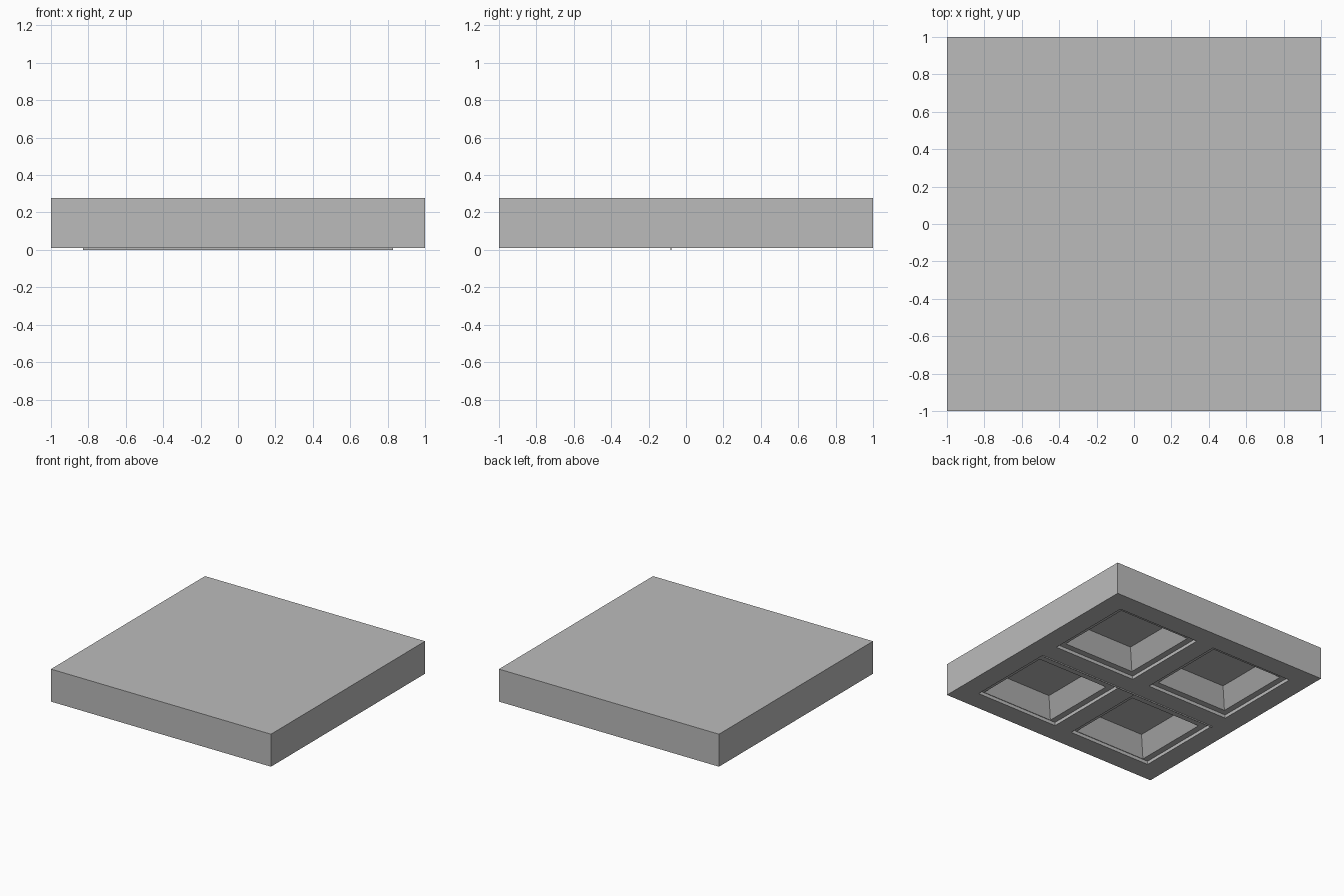
import bpy, bmesh

cube = bpy.data.objects.get("Cube")
if cube:
    bpy.data.objects.remove(cube, do_unlink=True)

# Main heights and plan lines
BOTTOM, LEDGE, CEILING, TOP = 0.01, 0.037, 0.18, 0.277
LINES = [-1, -0.83, -0.08, 0.08, 0.83, 1]
LEDGE_WIDTH, TAPER, FRONT_SHIFT = 0.05, 0.085, 0.045

concrete = bpy.data.materials.new("concrete_grey")
concrete.use_nodes = True
color = (0.5, 0.5, 0.5, 1)
concrete.diffuse_color = color
concrete.node_tree.nodes["Principled BSDF"].inputs["Base Color"].default_value = color


def finish(bm, name):
    bmesh.ops.recalc_face_normals(bm, faces=bm.faces[:])
    mesh = bpy.data.meshes.new(name)
    bm.to_mesh(mesh)
    bm.free()
    mesh.materials.append(concrete)
    obj = bpy.data.objects.new(name, mesh)
    bpy.context.collection.objects.link(obj)
    return obj


def rectangle(bm, x0, x1, y0, y1, z):
    return [bm.verts.new((x, y, z)) for x, y in ((x0, y0), (x1, y0), (x1, y1), (x0, y1))]


def bridge(bm, a, b):
    for i in range(4):
        j = (i + 1) % 4
        bm.faces.new((a[i], a[j], b[j], b[i]))


# Coffered slab: rib grid on the underside with four openings
bm = bmesh.new()
grid = [[bm.verts.new((x, y, BOTTOM)) for y in LINES] for x in LINES]
for i in range(5):
    for j in range(5):
        corners = [grid[i][j], grid[i + 1][j], grid[i + 1][j + 1], grid[i][j + 1]]
        if i not in (1, 3) or j not in (1, 3):
            bm.faces.new(corners)
            continue
        # Stepped opening, ledge and tapered pan
        x0, x1, y0, y1 = LINES[i], LINES[i + 1], LINES[j], LINES[j + 1]
        step = rectangle(bm, x0, x1, y0, y1, LEDGE)
        shift = FRONT_SHIFT if j == 1 else 0
        x0, x1 = x0 + LEDGE_WIDTH, x1 - LEDGE_WIDTH
        y0, y1 = y0 + LEDGE_WIDTH - shift, y1 - LEDGE_WIDTH - shift
        pan = rectangle(bm, x0, x1, y0, y1, LEDGE)
        roof = rectangle(bm, x0 + TAPER, x1 - TAPER, y0 + TAPER, y1 - TAPER, CEILING)
        bridge(bm, corners, step)
        bridge(bm, step, pan)
        bridge(bm, pan, roof)
        bm.faces.new(roof)

# Outer sides and flat top
rim = [e for e in bm.edges if e.is_boundary]
sides = bmesh.ops.extrude_edge_only(bm, edges=rim)["geom"]
upper = [v for v in sides if isinstance(v, bmesh.types.BMVert)]
bmesh.ops.translate(bm, verts=upper, vec=(0, 0, TOP - BOTTOM))
bmesh.ops.contextual_create(bm, geom=[e for e in bm.edges if e.is_boundary])
finish(bm, "coffered_slab")

# Thin lip hanging along the middle rib
bm = bmesh.new()
bridge_low = rectangle(bm, -0.83, 0.83, -0.082, -0.078, 0)
bridge_high = rectangle(bm, -0.83, 0.83, -0.082, -0.078, BOTTOM)
bridge(bm, bridge_low, bridge_high)
bm.faces.new(bridge_low)
bm.faces.new(bridge_high)
finish(bm, "rib_lip")
